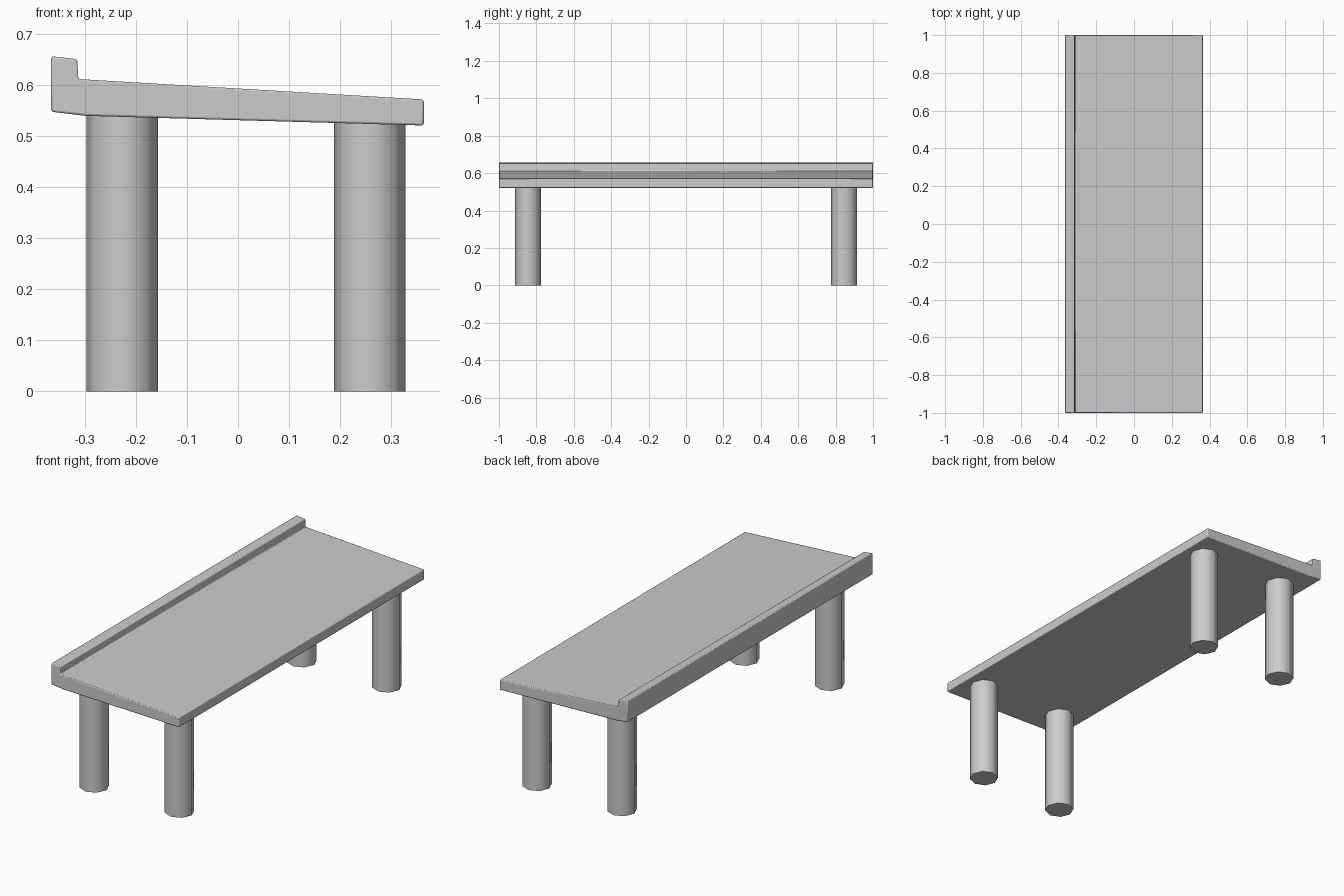
import bpy, bmesh, math

if "Cube" in bpy.data.objects:
    bpy.data.objects.remove(bpy.data.objects["Cube"])

def finish(name, bm):
    bmesh.ops.recalc_face_normals(bm, faces=bm.faces)
    me = bpy.data.meshes.new(name)
    bm.to_mesh(me)
    bm.free()
    ob = bpy.data.objects.new(name, me)
    bpy.context.collection.objects.link(ob)
    bpy.context.view_layer.objects.active = ob
    ob.select_set(True)
    bpy.ops.object.shade_smooth_by_angle(angle=math.radians(50))
    ob.select_set(False)
    return ob

# Sloping slab with raised lip, extruded along y
profile = [(-0.366, 0.657), (-0.315, 0.651), (-0.313, 0.612), (0.364, 0.572),
           (0.364, 0.521), (-0.30, 0.540), (-0.366, 0.548)]
bm = bmesh.new()
face = bm.faces.new([bm.verts.new((x, -1, z)) for x, z in profile])
ext = bmesh.ops.extrude_face_region(bm, geom=[face])
bmesh.ops.translate(bm, vec=(0, 2, 0),
                    verts=[v for v in ext["geom"] if isinstance(v, bmesh.types.BMVert)])
slab = finish("slab", bm)
bevel = slab.modifiers.new("soft_edges", "BEVEL")
bevel.width = 0.004
bevel.segments = 2
bevel.limit_method = "ANGLE"

# Four octagonal smooth-shaded legs, tops sunk into the slab
for side, x, top in (("left", -0.227, 0.56), ("right", 0.258, 0.545)):
    for end, y in (("front", -0.845), ("back", 0.845)):
        bm = bmesh.new()
        bmesh.ops.create_cone(bm, cap_ends=True, segments=8,
                              radius1=0.07, radius2=0.07, depth=top)
        bmesh.ops.translate(bm, vec=(x, y, top / 2), verts=bm.verts)
        finish(f"{end}_{side}_leg", bm)
